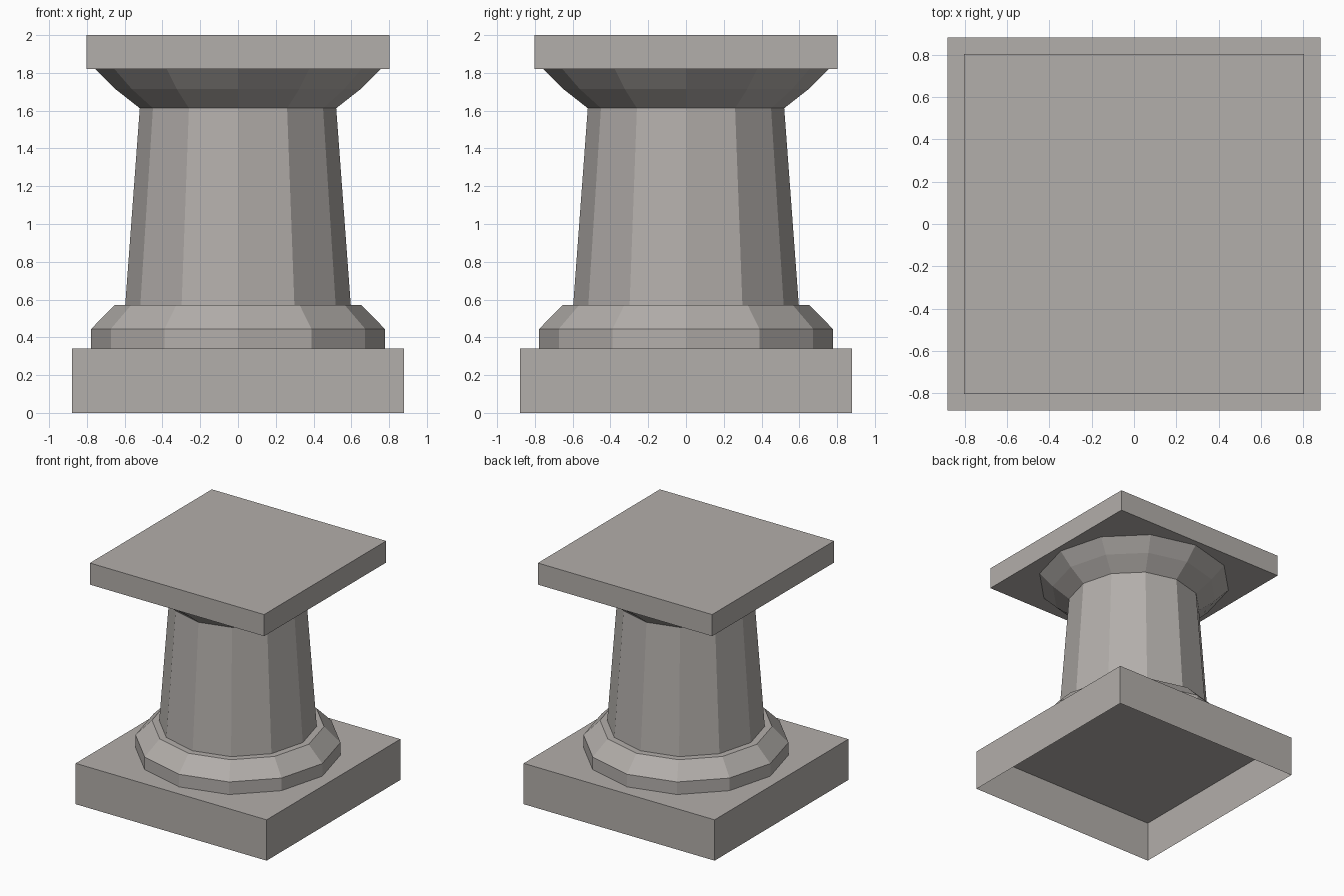
import bpy
import bmesh
import math

if "Cube" in bpy.data.objects:
    bpy.data.objects.remove(bpy.data.objects["Cube"])

SIDES = 12

stone = bpy.data.materials.new("warm grey stone")
stone.diffuse_color = (0.45, 0.425, 0.405, 1.0)
stone.use_nodes = True
stone.node_tree.nodes["Principled BSDF"].inputs["Base Color"].default_value = stone.diffuse_color


def finish(name, bm):
    """Turn a bmesh into a flat-shaded stone object."""
    mesh = bpy.data.meshes.new(name)
    bm.to_mesh(mesh)
    bm.free()
    mesh.materials.append(stone)
    obj = bpy.data.objects.new(name, mesh)
    bpy.context.collection.objects.link(obj)
    return obj


def slab(name, half, z0, z1, open_bottom=False):
    """Square slab, optionally a shell open underneath."""
    bm = bmesh.new()
    bmesh.ops.create_cube(bm, size=1)
    for v in bm.verts:
        v.co = (v.co.x * 2 * half, v.co.y * 2 * half, z1 if v.co.z > 0 else z0)
    bm.normal_update()
    if open_bottom:
        under = [f for f in bm.faces if f.normal.z < -0.5]
        bmesh.ops.delete(bm, geom=under, context='FACES_ONLY')
    return finish(name, bm)


def turned(name, profile):
    """Faceted ring stack from (radius, height) pairs, bottom to top."""
    bm = bmesh.new()
    rings = []
    for r, z in profile:
        rings.append([bm.verts.new((r * math.cos(math.tau * i / SIDES),
                                    r * math.sin(math.tau * i / SIDES), z))
                      for i in range(SIDES)])
    for low, high in zip(rings, rings[1:]):
        for i in range(SIDES):
            j = (i + 1) % SIDES
            bm.faces.new((low[i], low[j], high[j], high[i]))
    return finish(name, bm)


# Square plinth, hollow underneath
slab("plinth", 0.88, 0.0, 0.34, open_bottom=True)
# Chamfered foot ring with a narrow flat ledge
turned("foot_ring", [(0.777, 0.34), (0.777, 0.445), (0.652, 0.572), (0.597, 0.572)])
# Tapered shaft
turned("shaft", [(0.597, 0.572), (0.52, 1.613)])
# Flared capital
turned("capital", [(0.52, 1.613), (0.65, 1.715), (0.755, 1.82)])
# Square top slab
slab("top_slab", 0.803, 1.82, 2.0)
